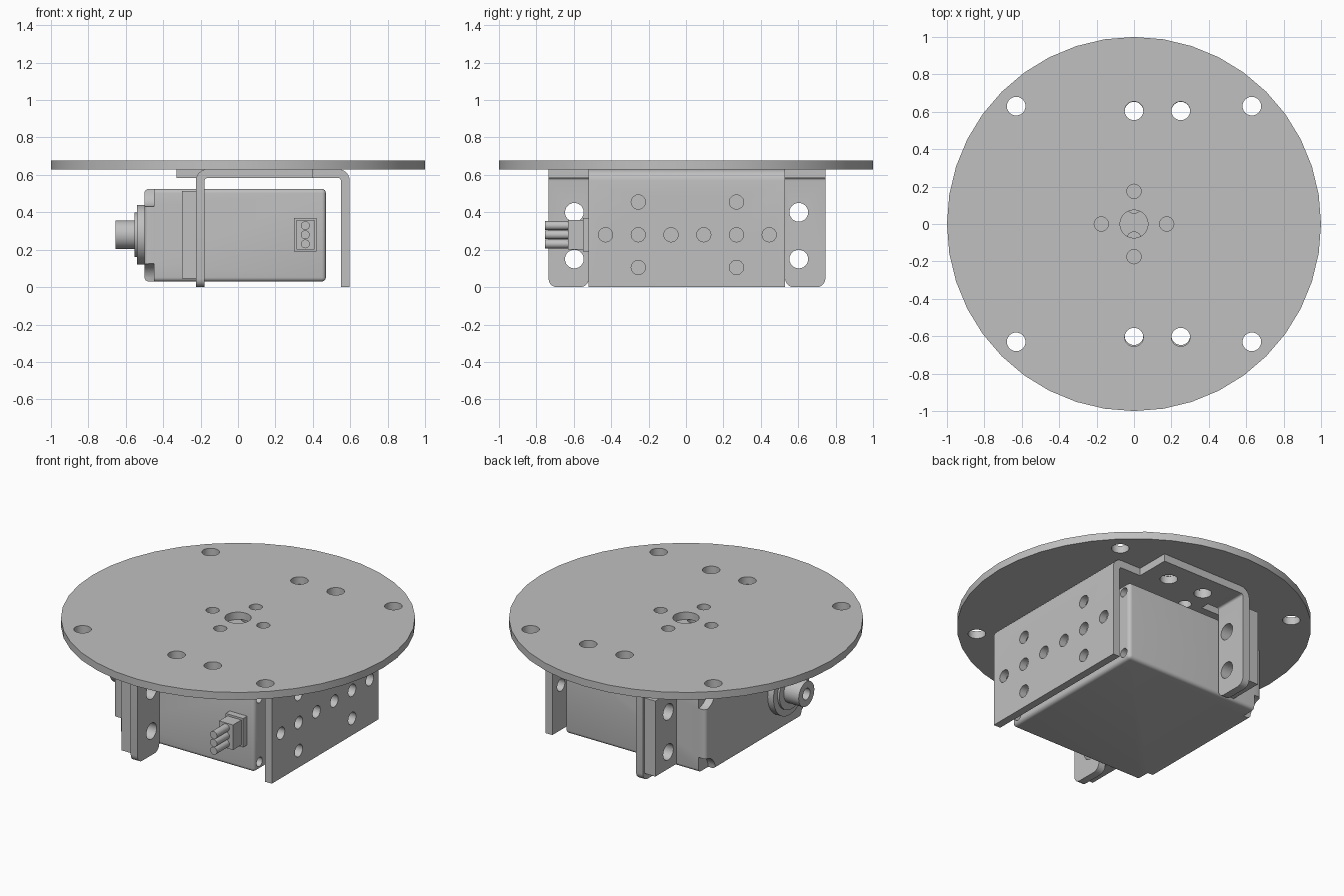
import bpy, bmesh, math
from mathutils import Matrix, Vector

if "Cube" in bpy.data.objects:
    bpy.data.objects.remove(bpy.data.objects["Cube"], do_unlink=True)

grey = bpy.data.materials.new("plain grey")
grey.use_nodes = True
colour = (0.53, 0.53, 0.53, 1)
grey.diffuse_color = colour
grey.node_tree.nodes["Principled BSDF"].inputs["Base Color"].default_value = colour

AXIS = {"x": Matrix.Rotation(math.pi / 2, 4, "Y"),
        "y": Matrix.Rotation(-math.pi / 2, 4, "X"),
        "z": Matrix.Identity(4)}


def add_cylinder(bm, axis, centre, radius, length, sides=24):
    bmesh.ops.create_cone(bm, cap_ends=True, segments=sides, radius1=radius, radius2=radius,
                          depth=length, matrix=Matrix.Translation(centre) @ AXIS[axis])


def add_box(bm, low, high):
    low, high = Vector(low), Vector(high)
    size = high - low
    return bmesh.ops.create_cube(
        bm, size=1, matrix=Matrix.Translation((low + high) / 2) @ Matrix.Diagonal((*size, 1)))


def finish(bm, name, cuts=None):
    """Turn a bmesh into an object, subtract the cutter bmesh, and shade it."""
    bmesh.ops.recalc_face_normals(bm, faces=bm.faces)
    mesh = bpy.data.meshes.new(name)
    bm.to_mesh(mesh)
    bm.free()
    obj = bpy.data.objects.new(name, mesh)
    bpy.context.collection.objects.link(obj)
    mesh.materials.append(grey)
    bpy.ops.object.select_all(action="DESELECT")
    obj.select_set(True)
    bpy.context.view_layer.objects.active = obj
    if cuts:
        cut_mesh = bpy.data.meshes.new("cutter")
        cuts.to_mesh(cut_mesh)
        cuts.free()
        cutter = bpy.data.objects.new("cutter", cut_mesh)
        bpy.context.collection.objects.link(cutter)
        cutter.hide_render = True
        mod = obj.modifiers.new("holes", "BOOLEAN")
        mod.operation, mod.solver, mod.object = "DIFFERENCE", "EXACT", cutter
        bpy.ops.object.modifier_apply(modifier=mod.name)
        bpy.data.objects.remove(cutter, do_unlink=True)
    bpy.ops.object.shade_smooth_by_angle(angle=math.radians(30))
    return obj


TOP, THICK, BEND = 0.63, 0.047, 0.06


def bent_sheet(start, end, y0, y1):
    """Flat sheet under the disc that bends down into a wall at x = end."""
    s = 1 if end > start else -1
    cx, cz = end - s * BEND, TOP - BEND
    turn = [math.radians(a) for a in range(90, -1, -15)]
    arc = lambda r, angles: [(cx + s * r * math.cos(a), cz + r * math.sin(a)) for a in angles]
    points = ([(start, TOP)] + arc(BEND, turn) + [(end, 0), (end - s * THICK, 0)]
              + arc(BEND - THICK, turn[::-1]) + [(start, TOP - THICK)])
    bm = bmesh.new()
    face = bm.faces.new([bm.verts.new((x, y0, z)) for x, z in points])
    moved = bmesh.ops.extrude_face_region(bm, geom=[face])["geom"]
    bmesh.ops.translate(bm, vec=(0, y1 - y0, 0),
                        verts=[v for v in moved if isinstance(v, bmesh.types.BMVert)])
    return bm


# Round platform with mounting holes
bm, cuts = bmesh.new(), bmesh.new()
add_cylinder(bm, "z", (0, 0, 0.653), 1, 0.046, 40)
for sy in (-1, 1):
    for x, y in ((-0.63, 0.63), (0.63, 0.63), (0, 0.605), (0.25, 0.605)):
        add_cylinder(cuts, "z", (x, sy * y, 0.65), 0.05, 0.2)
    add_cylinder(cuts, "z", (sy * 0.175, 0, 0.65), 0.038, 0.2)
    add_cylinder(cuts, "z", (0, sy * 0.175, 0.65), 0.038, 0.2)
add_cylinder(cuts, "z", (0, 0, 0.65), 0.075, 0.2)
finish(bm, "round_platform", cuts)

# Bracket centre: flat sheet with the drilled back wall
bm, cuts = bent_sheet(-0.33, 0.597, -0.52, 0.53), bmesh.new()
row = [0.0075 + 0.175 * (i - 2.5) for i in range(6)]
for i, y in enumerate(row):
    add_cylinder(cuts, "x", (0.57, y, 0.28), 0.038, 0.2)
    add_cylinder(cuts, "z", (0, y, 0.6), 0.038, 0.2)
    if i in (1, 4):
        for z in (0.105, 0.455):
            add_cylinder(cuts, "x", (0.57, y, z), 0.038, 0.2)
for y0, y1 in ((-0.6, -0.465), (0.475, 0.6)):  # bend relief notches
    add_box(cuts, (-0.5, y0, 0.5), (-0.1, y1, 0.7))
finish(bm, "bracket_wall", cuts)

# Bracket wings: narrow sheets that bend down into drilled ears
for name, y0, y1, hole in (("right_wing", -0.735, -0.52, -0.597), ("left_wing", 0.53, 0.745, 0.603)):
    bm, cuts = bent_sheet(0.4, -0.225, y0, y1), bmesh.new()
    corners = [e for e in bm.edges if all(v.co.z < 0.001 for v in e.verts)
               and abs(e.verts[0].co.y - e.verts[1].co.y) < 0.001]
    bmesh.ops.bevel(bm, geom=corners, offset=0.045, segments=5, profile=0.5, affect="EDGES")
    for x in (0, 0.25):
        add_cylinder(cuts, "z", (x, hole, 0.6), 0.05, 0.2)
    for z in (0.15, 0.4):
        add_cylinder(cuts, "x", (-0.2, hole, z), 0.05, 0.2)
    finish(bm, name, cuts)

# Motor case with rounded edges and screw recesses
bm, cuts = bmesh.new(), bmesh.new()
add_box(bm, (-0.5, -0.51, 0.03), (0.47, 0.52, 0.525))
bmesh.ops.bevel(bm, geom=bm.edges[:], offset=0.022, segments=4, profile=0.5, affect="EDGES")
for y, y_in in ((-0.51, -0.46), (0.52, 0.47)):
    for z, z_in in ((0.03, 0.08), (0.525, 0.475)):
        add_cylinder(cuts, "x", (-0.55, y, z), 0.095, 0.2)
        add_cylinder(cuts, "x", (0.47, y_in, z_in), 0.028, 0.1)
finish(bm, "motor_case", cuts)

# Motor mounting tabs
for name, y0, y1, hole in (("right_tab", -0.72, -0.5, -0.597), ("left_tab", 0.5, 0.73, 0.603)):
    bm, cuts = bmesh.new(), bmesh.new()
    add_box(bm, (-0.3, y0, 0.045), (-0.225, y1, 0.515))
    for z in (0.15, 0.4):
        add_cylinder(cuts, "x", (-0.26, hole, z), 0.05, 0.3)
    finish(bm, name, cuts)

# Output boss, collar and hollow shaft
SHAFT_Y, MID = -0.25, 0.28
for name, tip, radius in (("output_boss", -0.54, 0.16), ("output_collar", -0.553, 0.12)):
    bm = bmesh.new()
    add_cylinder(bm, "x", ((tip - 0.45) / 2, SHAFT_Y, MID), radius, -0.45 - tip, 32)
    finish(bm, name)
bm, cuts = bmesh.new(), bmesh.new()
add_cylinder(bm, "x", (-0.578, SHAFT_Y, MID), 0.077, 0.155, 32)
add_cylinder(cuts, "x", (-0.65, SHAFT_Y, MID), 0.035, 0.2)
finish(bm, "output_shaft", cuts)

# Cable socket and three wires
bm = bmesh.new()
add_box(bm, (0.3, -0.55, 0.19), (0.42, -0.48, 0.37))
add_box(bm, (0.312, -0.632, 0.202), (0.408, -0.55, 0.358))
finish(bm, "cable_socket")
bm = bmesh.new()
for i in (-1, 0, 1):
    add_cylinder(bm, "y", (0.36, -0.69, MID + i * 0.049), 0.0235, 0.13, 20)
finish(bm, "cable_wires")
